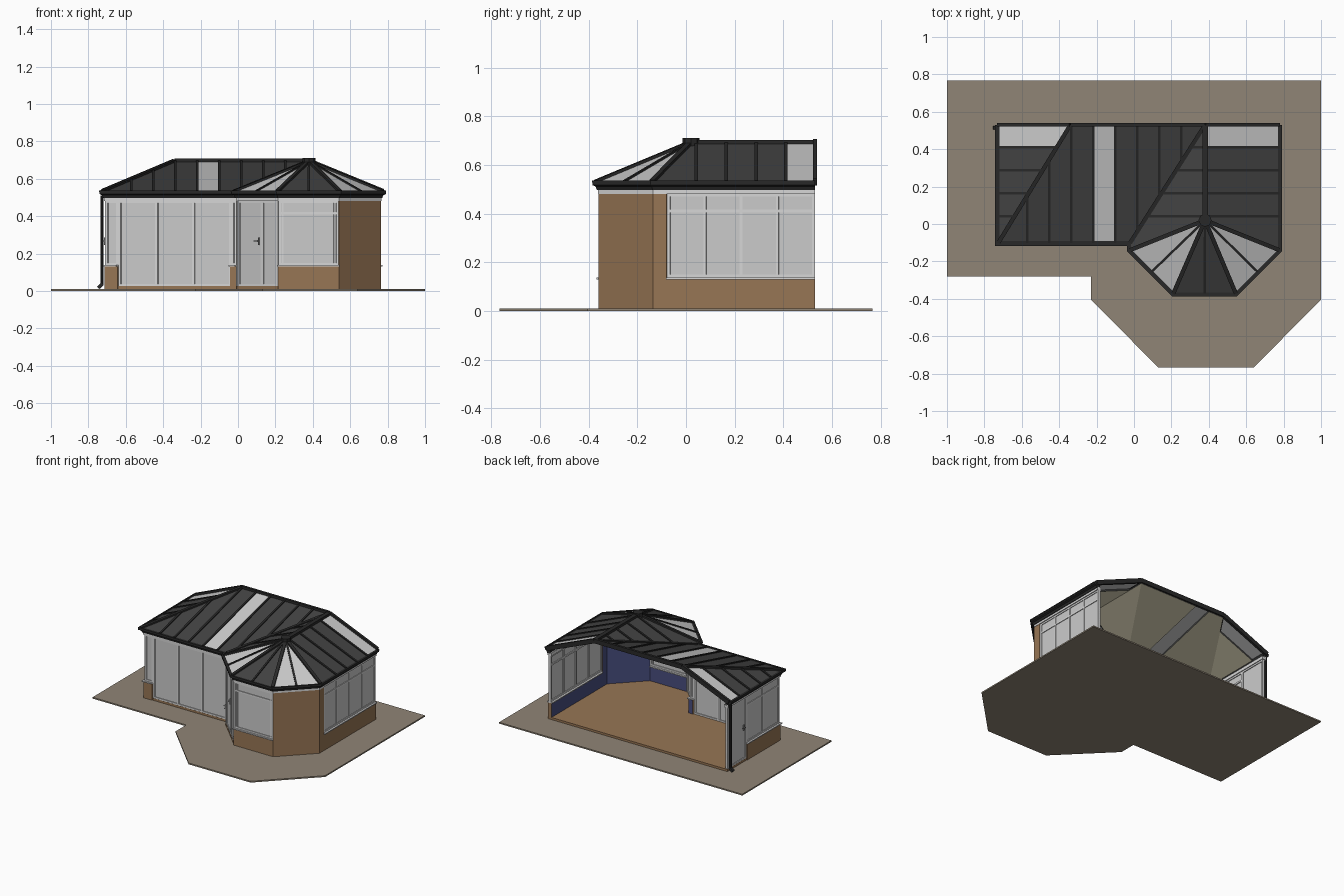
import bpy, bmesh, math
from mathutils import Vector as V

if "Cube" in bpy.data.objects:
    bpy.data.objects.remove(bpy.data.objects["Cube"])

def mat(name, r, g, b):
    m = bpy.data.materials.new(name)
    m.diffuse_color = (r, g, b, 1)
    m.use_nodes = True
    m.node_tree.nodes["Principled BSDF"].inputs["Base Color"].default_value = m.diffuse_color
    return m

PAVING = mat("paving", .28, .235, .18)
BRICK = mat("brick", .31, .18, .09)
GLASS = mat("glass", .60, .60, .60)
FRAME = mat("white_frame", .68, .68, .68)
TILE = mat("roof_panel", .056, .056, .056)
DARK = mat("dark_trim", .022, .022, .022)
BLUE = mat("blue_plaster", .065, .075, .21)
CREAM = mat("cream_ceiling", .72, .67, .48)
METAL = mat("handle_metal", .25, .25, .25)

def prism(name, a, b, side, ma=None, mb=None):
    """Solid between two matching loops; each loop may have its own colour."""
    bm = bmesh.new()
    va = [bm.verts.new(p) for p in a]
    vb = [bm.verts.new(p) for p in b]
    n = len(va)
    bm.faces.new(va).material_index = 1
    bm.faces.new(vb).material_index = 2
    for k in range(n):
        bm.faces.new((va[k], va[(k + 1) % n], vb[(k + 1) % n], vb[k]))
    bmesh.ops.recalc_face_normals(bm, faces=bm.faces)
    me = bpy.data.meshes.new(name)
    bm.to_mesh(me)
    bm.free()
    for m in (side, ma or side, mb or side):
        me.materials.append(m)
    ob = bpy.data.objects.new(name, me)
    bpy.context.collection.objects.link(ob)
    return ob

def plate(name, pts, z0, z1, m):
    return prism(name, [(x, y, z0) for x, y in pts], [(x, y, z1) for x, y in pts], m)

def bar(name, a, b, w, h, m=DARK):
    a, b = V(a), V(b)
    d = (b - a).normalized()
    s = d.cross(V((0, 0, 1))).normalized()
    u = s.cross(d) * h / 2
    s = s * w / 2
    sec = (s + u, u - s, -s - u, s - u)
    return prism(name, [a + o for o in sec], [b + o for o in sec], m)

def disc(name, x, y, z0, z1, r, m, n=8):
    pts = [(x + r * math.cos(2 * math.pi * k / n), y + r * math.sin(2 * math.pi * k / n)) for k in range(n)]
    return plate(name, pts, z0, z1, m)

# Footprint, from the back left corner round the front to the back right
P = [V(p) for p in ((-.715, .53), (-.715, -.09), (-.01, -.09), (-.01, -.135),
                    (.215, -.36), (.54, -.36), (.765, -.135), (.765, .53))]

def offset(d):
    """Footprint path moved inward by d with mitred corners."""
    ns = []
    for p, q in zip(P, P[1:]):
        t = (q - p).normalized()
        ns.append(V((-t.y, t.x)))
    out = []
    for k, p in enumerate(P):
        n0, n1 = ns[max(k - 1, 0)], ns[min(k, len(ns) - 1)]
        out.append(p + (n0 + n1) * d / (1 + n0.dot(n1)))
    return out

def seg(name, i, t0, t1, z0, z1, d0, d1, m, inner=None):
    """Piece of wall i between fractions t0..t1 and depths d0..d1."""
    loops = []
    for d in (d0, d1):
        o = offset(d)
        p, q = o[i].lerp(o[i + 1], t0), o[i].lerp(o[i + 1], t1)
        loops.append([(p.x, p.y, z0), (q.x, q.y, z0), (q.x, q.y, z1), (p.x, p.y, z1)])
    return prism(name, loops[0], loops[1], m, m, inner)

T = .03
def brick(i, t0, t1, z1=.13):
    seg("brick_wall", i, t0, t1, .01, z1, 0, T, BRICK, BLUE)
    if z1 < .2:
        seg("sill", i, t0, t1, z1, z1 + .008, -.008, T + .008, FRAME)

def window(i, t0, t1, z0, z1, n=1, transom=None):
    seg("window_glass", i, t0, t1, z0, z1, .010, .018, GLASS)
    w = .012 / (P[i + 1] - P[i]).length
    for k in range(n + 1):
        c = t0 + w / 2 + (t1 - t0 - w) * k / n
        seg("window_mullion", i, c - w / 2, c + w / 2, z0, z1, .005, .024, FRAME)
    for z in [z0, z1 - .012] + ([transom] if transom else []):
        seg("window_rail", i, t0, t1, z, z + .012, .005, .024, FRAME)

# Ground and floor
plate("paving_slab", [(-1, .767), (1, .767), (1, -.405), (.64, -.767), (.13, -.767),
                      (-.23, -.405), (-.23, -.28), (-1, -.28)], 0, .01, PAVING)
plate("floor", [tuple(p) for p in offset(.004)], .008, .026, BRICK)

# Walls and windows
HEAD = .482
brick(0, .37, 1)
window(0, .37, 1, .138, HEAD, 2, .41)
window(0, .01, .37, .026, HEAD)
brick(1, 0, .1)
window(1, 0, .1, .138, HEAD)
brick(1, .955, 1)
window(1, .955, 1, .138, HEAD)
window(1, .1, .955, .026, HEAD, 3)
brick(2, 0, 1)
window(2, 0, 1, .138, HEAD)
window(3, .02, .6, .026, HEAD)
window(3, .6, .98, .026, HEAD)
for t in (0, .98):
    seg("door_post", 3, t, t + .02, .026, HEAD, 0, T, FRAME)
brick(4, 0, 1)
window(4, 0, 1, .138, HEAD, 1, .41)
for t in (.07, .93):
    seg("window_post", 4, t - .01, t + .01, .138, HEAD, .005, .024, FRAME)
brick(5, 0, 1, HEAD)
brick(6, 0, .083, HEAD)
brick(6, .083, 1)
window(6, .083, 1, .138, HEAD, 4, .405)
for i in range(7):
    seg("eaves_beam", i, 0, 1, HEAD, .505, -.002, T, FRAME)

# Door handles
for i, t in ((0, .31), (3, .53)):
    w = .008 / (P[i + 1] - P[i]).length
    seg("handle_plate", i, t - w / 2, t + w / 2, .245, .285, -.001, .005, METAL)
    seg("handle_lever", i, t - 3 * w, t, .264, .271, -.012, -.004, METAL)
    seg("handle_stem", i, t - w / 2, t, .264, .271, -.006, 0, METAL)

# Gutter with a sloping face all round the eaves
for i in range(7):
    loops = []
    for k in (i, i + 1):
        loops.append([(offset(d)[k].x, offset(d)[k].y, z) for d, z in
                      ((.02, .497), (-.006, .497), (-.012, .512), (-.025, .518), (-.025, .532), (.02, .532))])
    prism("gutter", loops[0], loops[1], DARK)
    seg("gutter_lip", i, 0, 1, .528, .536, -.027, -.018, DARK)

# Roof geometry: left slope, front slope, wing slopes and a fan round the apex
Z0, ZR = .530, .692
E = [V((p.x, p.y, Z0)) for p in offset(-.01)]
A, R, L = V((.38, .02, ZR)), V((.38, .53, ZR)), V((-.34, .53, ZR))

def panel(name, pts, glass=False):
    dz = V((0, 0, -.008 if glass else -.02))
    top, low = (GLASS, GLASS) if glass else (TILE, CREAM)
    prism(name, pts, [p + dz for p in pts], top, top, low)

def at(a, b, axis, v):
    return a.lerp(b, (v - a[axis]) / (b[axis] - a[axis]))

YG, X0, X1 = .41, -.215, -.10
hip, eave = at(E[1], L, 1, YG), at(E[1], E[0], 1, YG)
panel("left_roof", [eave, E[1], hip])
panel("left_roof_glass", [E[0], eave, hip, L], True)
f0, f1 = at(E[1], E[2], 0, X0), at(E[1], E[2], 0, X1)
r0, r1 = at(L, R, 0, X0), at(L, R, 0, X1)
panel("front_roof_left", [E[1], f0, r0, L])
panel("front_roof_glass", [f0, f1, r1, r0], True)
panel("front_roof_right", [f1, E[2], R, r1])
panel("wing_left_roof", [E[2], E[3], A, R])
re, rr = at(E[6], E[7], 1, YG), at(A, R, 1, YG)
panel("wing_right_roof", [E[6], re, rr, A])
panel("wing_right_glass", [re, E[7], R, rr], True)
for i in (3, 4, 5):
    mid = E[i].lerp(E[i + 1], .5)
    panel("fan_panel", [E[i], mid, A], i != 4)
    panel("fan_panel", [mid, E[i + 1], A], i != 4)
    bar("fan_bar", mid, A, .013, .014)

# Glazing bars
for k in range(8):
    x = -.57 + .1175 * k
    lo = at(E[2], R, 0, x) if x > E[2].x else at(E[1], E[2], 0, x)
    hi = at(E[1], L, 0, x) if x < L.x else at(L, R, 0, x)
    bar("front_roof_bar", lo, hi, .014, .014)
for y in (YG, .288, .165, .042):
    bar("left_roof_bar", at(E[1], E[0], 1, y), at(E[1], L, 1, y), .014, .014)
    bar("wing_left_bar", at(E[2], R, 1, y), at(A, R, 1, y), .014, .014)
    bar("wing_right_bar", at(E[6], E[7], 1, y), at(A, R, 1, y), .014, .014)

# Hips, valley, ridge and back edge trims
for a, b in ((E[1], L), (E[2], R), (E[3], A), (E[4], A), (E[5], A), (E[6], A)):
    bar("hip_bar", a, b, .022, .02)
bar("ridge_cap", A, R, .03, .024)
for a, b in ((E[0], L), (L, R), (R, E[7])):
    bar("back_edge_trim", a, b, .018, .032)
disc("apex_cap", A.x, A.y, .678, .712, .035, DARK)

# Rainwater pipe at the back left corner
disc("downpipe", -.727, .515, .03, .51, .009, DARK, 10)
bar("downpipe_shoe", (-.724, .515, .038), (-.748, .515, .016), .02, .018)
